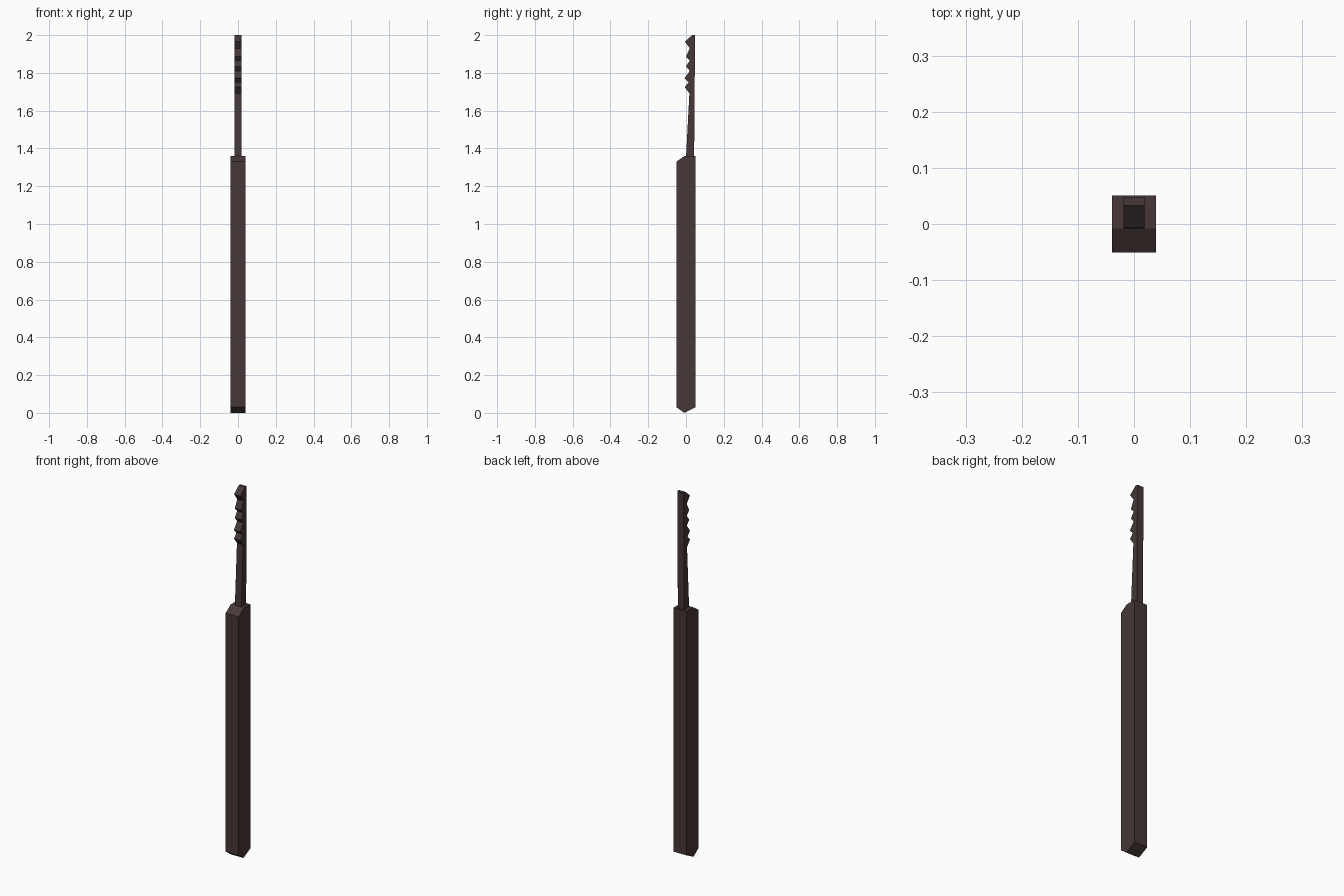
import bpy, bmesh

if "Cube" in bpy.data.objects:
    bpy.data.objects.remove(bpy.data.objects["Cube"])

mat = bpy.data.materials.new("dark brown")
mat.diffuse_color = (0.062, 0.039, 0.038, 1)
mat.use_nodes = True
mat.node_tree.nodes["Principled BSDF"].inputs["Base Color"].default_value = mat.diffuse_color


def extrude_profile(name, profile, half_width):
    """Extrude a side (y, z) outline symmetrically along x."""
    bm = bmesh.new()
    face = bm.faces.new([bm.verts.new((-half_width, y, z)) for y, z in profile])
    ext = bmesh.ops.extrude_face_region(bm, geom=[face])
    moved = [g for g in ext["geom"] if isinstance(g, bmesh.types.BMVert)]
    bmesh.ops.translate(bm, verts=moved, vec=(2 * half_width, 0, 0))
    bmesh.ops.recalc_face_normals(bm, faces=bm.faces)
    mesh = bpy.data.meshes.new(name)
    bm.to_mesh(mesh)
    bm.free()
    mesh.materials.append(mat)
    obj = bpy.data.objects.new(name, mesh)
    bpy.context.collection.objects.link(obj)
    return obj


# Handle: long bar with a pointed foot and a chamfered front shoulder
extrude_profile("handle", [
    (-0.051, 0.03), (-0.009, 0.0), (0.051, 0.03),
    (0.051, 1.36), (-0.008, 1.36), (-0.051, 1.33)], 0.039)

# Toothed shaft: slim blade with five teeth, each a (notch, tip) pair on the front edge
teeth = [((0.018, 1.692), (-0.007, 1.725)),
         ((0.014, 1.75), (-0.008, 1.772)),
         ((0.02, 1.81), (0.0, 1.835)),
         ((0.02, 1.865), (0.0, 1.887)),
         ((0.02, 1.93), (-0.006, 1.966))]
front_edge = [point for tooth in teeth for point in tooth]
extrude_profile("toothed_shaft",
                [(0.043, 1.35), (0.0, 1.35)] + front_edge
                + [(0.033, 2.0), (0.048, 2.0)], 0.019)
